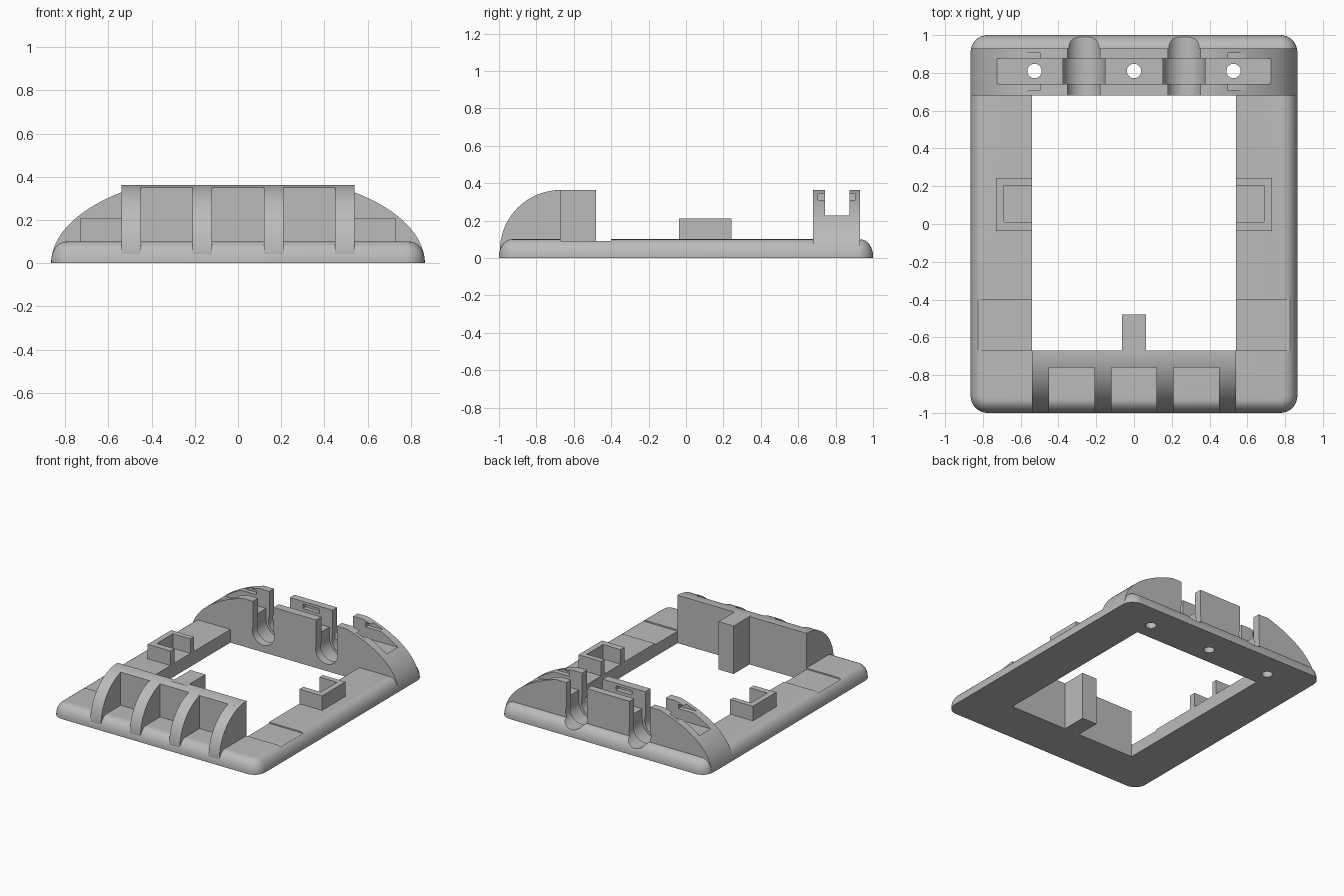
import bpy, bmesh, math

cube = bpy.data.objects.get("Cube")
if cube:
    bpy.data.objects.remove(cube, do_unlink=True)

grey = bpy.data.materials.new("light_grey")
grey.use_nodes = True
GREY = (0.5, 0.5, 0.5, 1)
grey.diffuse_color = GREY
grey.node_tree.nodes["Principled BSDF"].inputs["Base Color"].default_value = GREY


def finish(name, bm):
    bmesh.ops.recalc_face_normals(bm, faces=bm.faces)
    mesh = bpy.data.meshes.new(name)
    bm.to_mesh(mesh)
    bm.free()
    mesh.materials.append(grey)
    obj = bpy.data.objects.new(name, mesh)
    bpy.context.collection.objects.link(obj)
    return obj


def loft(name, rings):
    """Skin a stack of equal-length point rings and cap both ends."""
    bm = bmesh.new()
    loops = [[bm.verts.new(p) for p in ring] for ring in rings]
    n = len(loops[0])
    for lo, hi in zip(loops, loops[1:]):
        for i in range(n):
            j = (i + 1) % n
            bm.faces.new((lo[i], lo[j], hi[j], hi[i]))
    bm.faces.new(loops[0])
    bm.faces.new(loops[-1])
    return finish(name, bm)


def prism(name, pts, axis, a, b):
    """Extrude a 2D outline along an axis from a to b."""
    place = {"x": lambda p, t: (t, p[0], p[1]),
             "y": lambda p, t: (p[0], t, p[1]),
             "z": lambda p, t: (p[0], p[1], t)}[axis]
    return loft(name, [[place(p, t) for p in pts] for t in (a, b)])


def box(name, x0, x1, y0, y1, z0, z1):
    return prism(name, [(x0, y0), (x1, y0), (x1, y1), (x0, y1)], "z", z0, z1)


def arc(cx, cy, rx, ry, start, end, n):
    angles = [math.radians(start + (end - start) * i / n) for i in range(n + 1)]
    return [(cx + rx * math.cos(a), cy + ry * math.sin(a)) for a in angles]


def activate(obj):
    bpy.ops.object.select_all(action="DESELECT")
    obj.select_set(True)
    bpy.context.view_layer.objects.active = obj


def cut(obj, cutters):
    activate(obj)
    for cutter in cutters:
        mod = obj.modifiers.new("cut", "BOOLEAN")
        mod.operation = "DIFFERENCE"
        mod.solver = "EXACT"
        mod.object = cutter
        bpy.ops.object.modifier_apply(modifier=mod.name)


def smooth(obj):
    activate(obj)
    bpy.ops.object.shade_smooth_by_angle(angle=math.radians(30))


W, HOLE_X, HOLE_FRONT, HOLE_BACK = 0.865, 0.54, -0.67, 0.68
TOP, PEAK = 0.1, 0.363

# Base plate with rounded corners and a rounded upper rim
def plate_ring(inset, z):
    r = 0.09 - inset
    ring = []
    for k, (sx, sy) in enumerate([(1, 1), (-1, 1), (-1, -1), (1, -1)]):
        ring += [(x, y, z) for x, y in
                 arc(sx * (W - 0.09), sy * 0.91, r, r, 90 * k, 90 * k + 90, 8)]
    return ring


rim = arc(0, TOP - 0.09, 0.07, 0.09, 0, 90, 8)
frame = loft("base_frame", [plate_ring(0, 0)] +
             [plate_ring(0.07 - r, z) for r, z in rim])

# Domed cable saddle across the back
cap = math.degrees(math.asin(PEAK / 0.42))
dome = (arc(0, 0, W, 0.42, 3, cap, 20) + arc(0, 0, W, 0.42, 180 - cap, 177, 20))
saddle = prism("cable_saddle", dome, "y", HOLE_BACK, 0.93)

# Shared cutters: keyhole cable grooves and screw holes
shared, upper = [], []
for x in (-0.265, 0.265):
    for r, neck, y0, y1 in ((0.092, 0.086, 0.6, 1.1), (0.112, 0.112, 0.742, 0.875)):
        shared.append(prism("groove_cutter", arc(x, 0.145, r, r, 0, 352.5, 47), "y", y0, y1))
        upper.append(box("neck_cutter", x - neck, x + neck, y0, y1, 0.15, 0.6))
for x in (-0.527, 0, 0.527):
    shared.append(prism("screw_cutter", arc(x, 0.81, 0.038, 0.038, 0, 345, 23), "z", -0.1, 0.6))

# Saddle cutters: strap channel and its undercut side pockets
upper.append(box("channel_cutter", -1, 1, 0.742, 0.875, 0.228, 0.6))
for x0, x1 in ((-0.7, -0.457), (-0.068, 0.068), (0.457, 0.7)):
    upper.append(box("undercut_cutter", x0, x1, 0.706, 0.906, 0.31, 0.343))

# Frame cutters: window and shallow steps on the side rails
window = box("window_cutter", -HOLE_X, HOLE_X, HOLE_FRONT, HOLE_BACK, -0.1, 0.3)
step = box("step_cutter", -1, 1, HOLE_FRONT, -0.4, 0.09, 0.3)

cut(frame, [window, step] + shared)
cut(saddle, shared + upper)
for cutter in shared + upper + [window, step]:
    bpy.data.objects.remove(cutter, do_unlink=True)
smooth(frame)
smooth(saddle)

# Curved ribs at the front, with pockets between them
R = PEAK - 0.04
rib = arc(HOLE_FRONT, 0.04, 0.325, R, 180, 90, 24) + [(HOLE_FRONT, 0.02), (-0.99, 0.02)]
for i, (x0, x1) in enumerate([(-0.54, -0.45), (-0.21, -0.12), (0.12, 0.21), (0.45, 0.54)]):
    smooth(prism(f"front_rib_{i + 1}", rib, "x", x0, x1))

# Wall behind the ribs and the post standing in the window
start = 180 - math.degrees(math.acos(0.09 / 0.325))
wall = arc(HOLE_FRONT, 0.04, 0.325, R, start, 90, 8) + [(HOLE_FRONT, 0.02), (-0.76, 0.02)]
smooth(prism("front_wall", wall, "x", -HOLE_X, HOLE_X))
box("centre_post", -0.063, 0.063, -0.7, -0.48, 0, PEAK)

# C-shaped clips on the side rails, open towards the window
clip = [(0.54, -0.037), (0.73, -0.037), (0.73, 0.243), (0.54, 0.243),
        (0.54, 0.203), (0.687, 0.203), (0.687, 0.01), (0.54, 0.01)]
for side, s in (("left", 1), ("right", -1)):
    prism(f"{side}_clip", [(s * x, y) for x, y in clip], "z", 0.08, 0.21)
